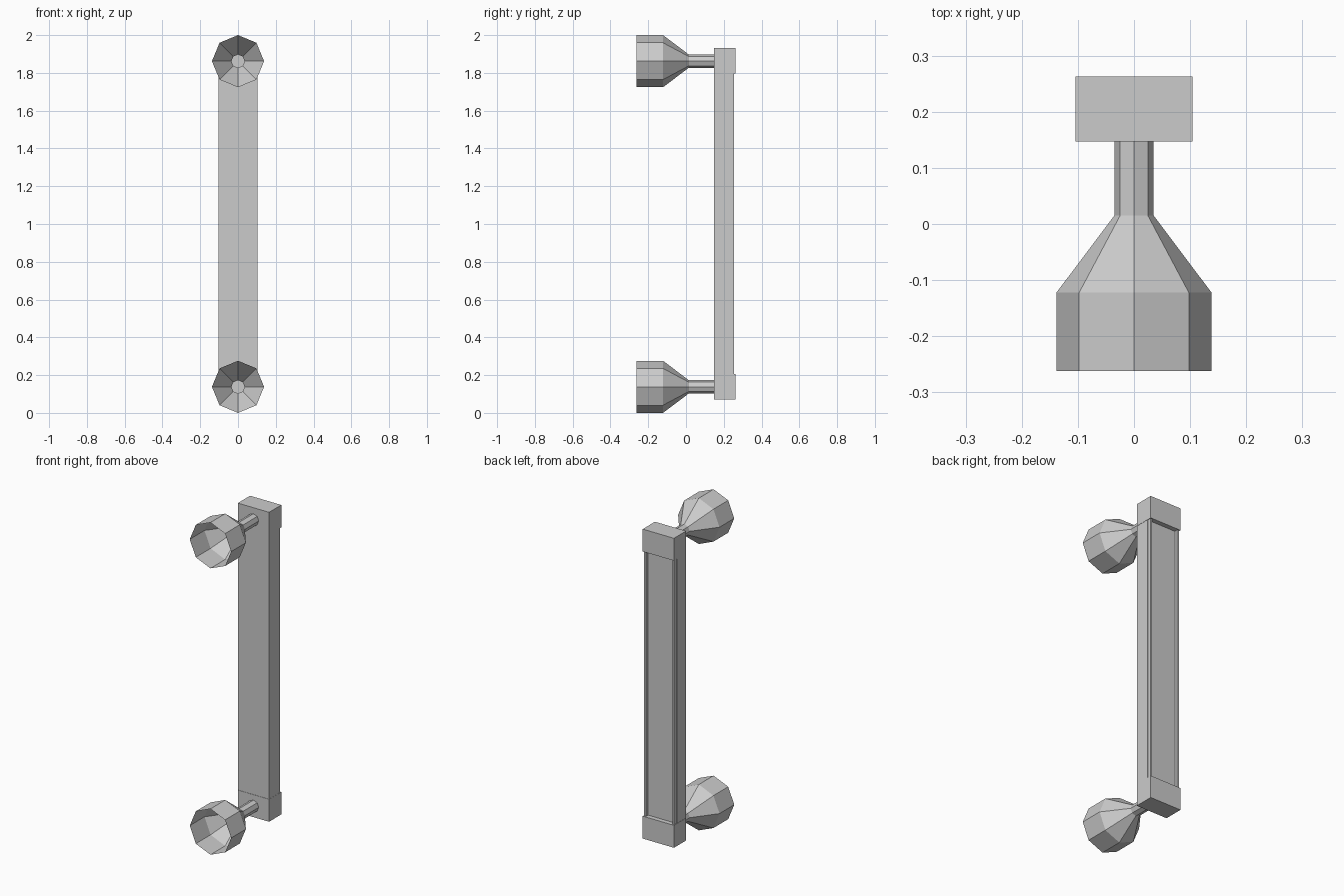
import bpy, bmesh
from math import sin, cos, tau

if "Cube" in bpy.data.objects:
    bpy.data.objects.remove(bpy.data.objects["Cube"])

grey = bpy.data.materials.new("light grey")
grey.use_nodes = True
grey.diffuse_color = (0.6, 0.6, 0.6, 1)
grey.node_tree.nodes["Principled BSDF"].inputs["Base Color"].default_value = grey.diffuse_color


def add_object(name, bm):
    mesh = bpy.data.meshes.new(name)
    bm.to_mesh(mesh)
    bm.free()
    mesh.materials.append(grey)
    bpy.context.collection.objects.link(bpy.data.objects.new(name, mesh))


def box(name, low, high):
    bm = bmesh.new()
    bmesh.ops.create_cube(bm, size=1)
    for v in bm.verts:
        v.co = [a + (c + 0.5) * (b - a) for a, b, c in zip(low, high, v.co)]
    add_object(name, bm)


def open_horn(name, z, profile, sides=8):
    """Open, thin-walled horn along y, from (y, radius) pairs."""
    bm = bmesh.new()
    rings = [[bm.verts.new((r * sin(tau * i / sides), y, z + r * cos(tau * i / sides)))
              for i in range(sides)] for y, r in profile]
    for a, b in zip(rings, rings[1:]):
        for i in range(sides):
            j = (i + 1) % sides
            bm.faces.new((a[i], a[j], b[j], b[i]))
    add_object(name, bm)


HALF = 0.104
BAR_LOW, BAR_HIGH = 0.205, 1.798

# Flared cup on a thin stem, and mounting block, at each end
horn = [(-0.262, 0.138), (-0.122, 0.138), (0.015, 0.035), (0.148, 0.035)]
for end, z, low in (("lower", 0.138, 0.07), ("upper", 1.862, BAR_HIGH)):
    open_horn(end + "_cup", z, horn)
    box(end + "_block", (-HALF, 0.147, low), (HALF, 0.263, low + 0.135))

# Long bar between the blocks
box("bar", (-0.103, 0.149, BAR_LOW), (0.103, 0.235, BAR_HIGH))

# Thin raised rails along the back edges of the bar
for side, x in (("right", -0.094), ("left", 0.094)):
    box(side + "_rail", (x - 0.006, 0.235, BAR_LOW), (x + 0.006, 0.255, BAR_HIGH))
